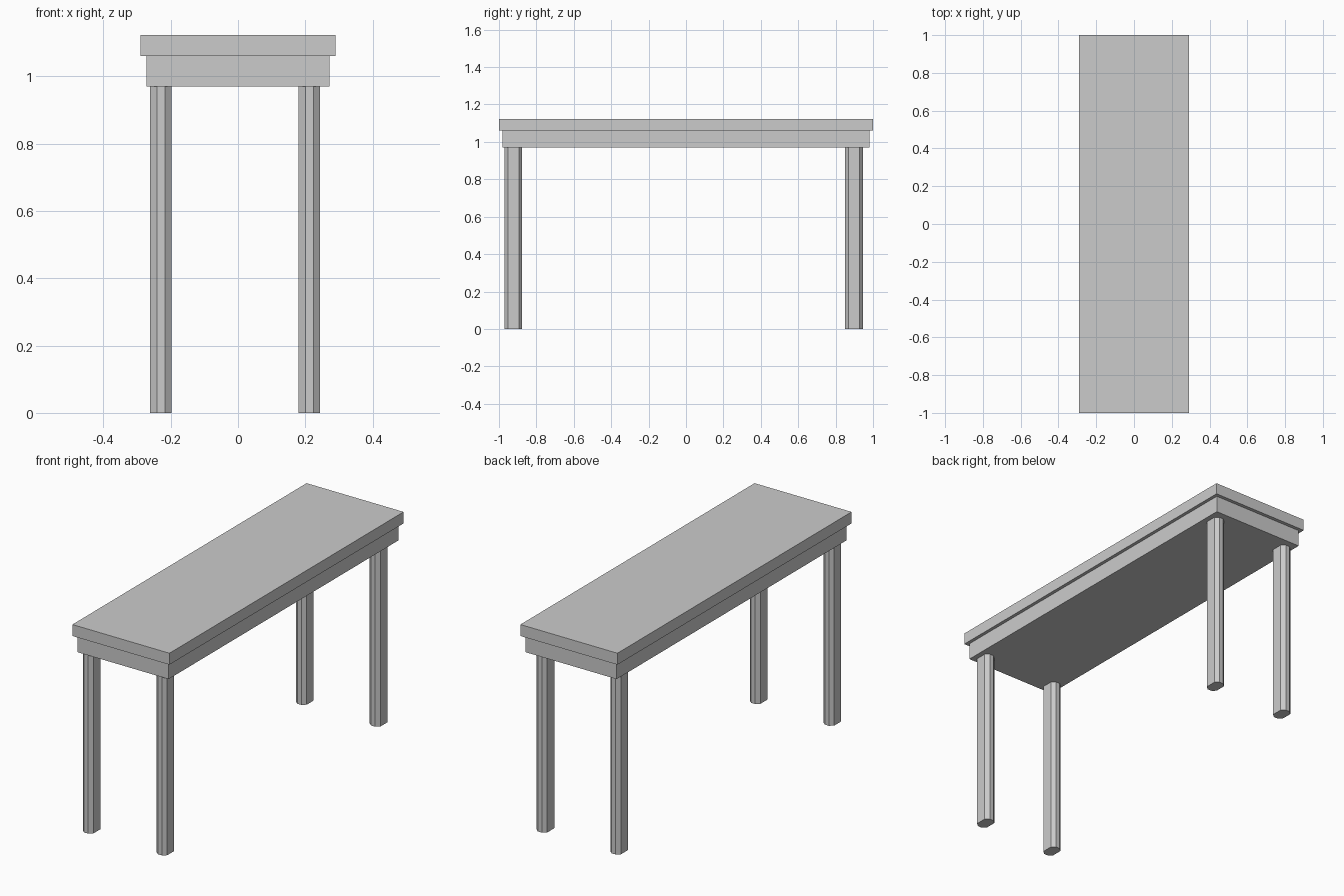
import bpy
import bmesh

cube = bpy.data.objects.get("Cube")
if cube:
    bpy.data.objects.remove(cube, do_unlink=True)

grey = bpy.data.materials.new("plain grey")
grey.use_nodes = True
grey.diffuse_color = (0.6, 0.6, 0.6, 1)
grey.node_tree.nodes["Principled BSDF"].inputs["Base Color"].default_value = grey.diffuse_color


def prism(name, outline, bottom, top):
    """Extrude a flat outline straight up into a closed solid."""
    bm = bmesh.new()
    base = bm.faces.new([bm.verts.new((x, y, bottom)) for x, y in outline])
    extruded = bmesh.ops.extrude_face_region(bm, geom=[base], use_keep_orig=True)
    verts = [v for v in extruded["geom"] if isinstance(v, bmesh.types.BMVert)]
    bmesh.ops.translate(bm, verts=verts, vec=(0, 0, top - bottom))
    bmesh.ops.recalc_face_normals(bm, faces=bm.faces)
    mesh = bpy.data.meshes.new(name)
    bm.to_mesh(mesh)
    bm.free()
    mesh.materials.append(grey)
    obj = bpy.data.objects.new(name, mesh)
    bpy.context.collection.objects.link(obj)
    return obj


def rectangle(hx, hy):
    return [(-hx, -hy), (hx, -hy), (hx, hy), (-hx, hy)]


def octagon(cx, cy, hx, hy, cut_x, cut_y):
    """Rectangle with its four corners cut off."""
    fx, fy = hx - cut_x, hy - cut_y
    points = [(fx, -hy), (hx, -fy), (hx, fy), (fx, hy),
              (-fx, hy), (-hx, fy), (-hx, -fy), (-fx, -hy)]
    return [(cx + x, cy + y) for x, y in points]


# Table top and the apron below it
APRON_BOTTOM, APRON_TOP = 0.97, 1.06
prism("table_top", rectangle(0.29, 1.0), APRON_TOP, 1.122)
prism("apron", rectangle(0.272, 0.981), APRON_BOTTOM, APRON_TOP)

# Four eight-sided legs, set slightly off centre
for side, x in (("right", -0.229), ("left", 0.212)):
    for end, y in (("front", -0.923), ("back", 0.898)):
        prism(f"{end}_{side}_leg",
              octagon(x, y, 0.032, 0.047, 0.02, 0.017), 0, APRON_BOTTOM)
